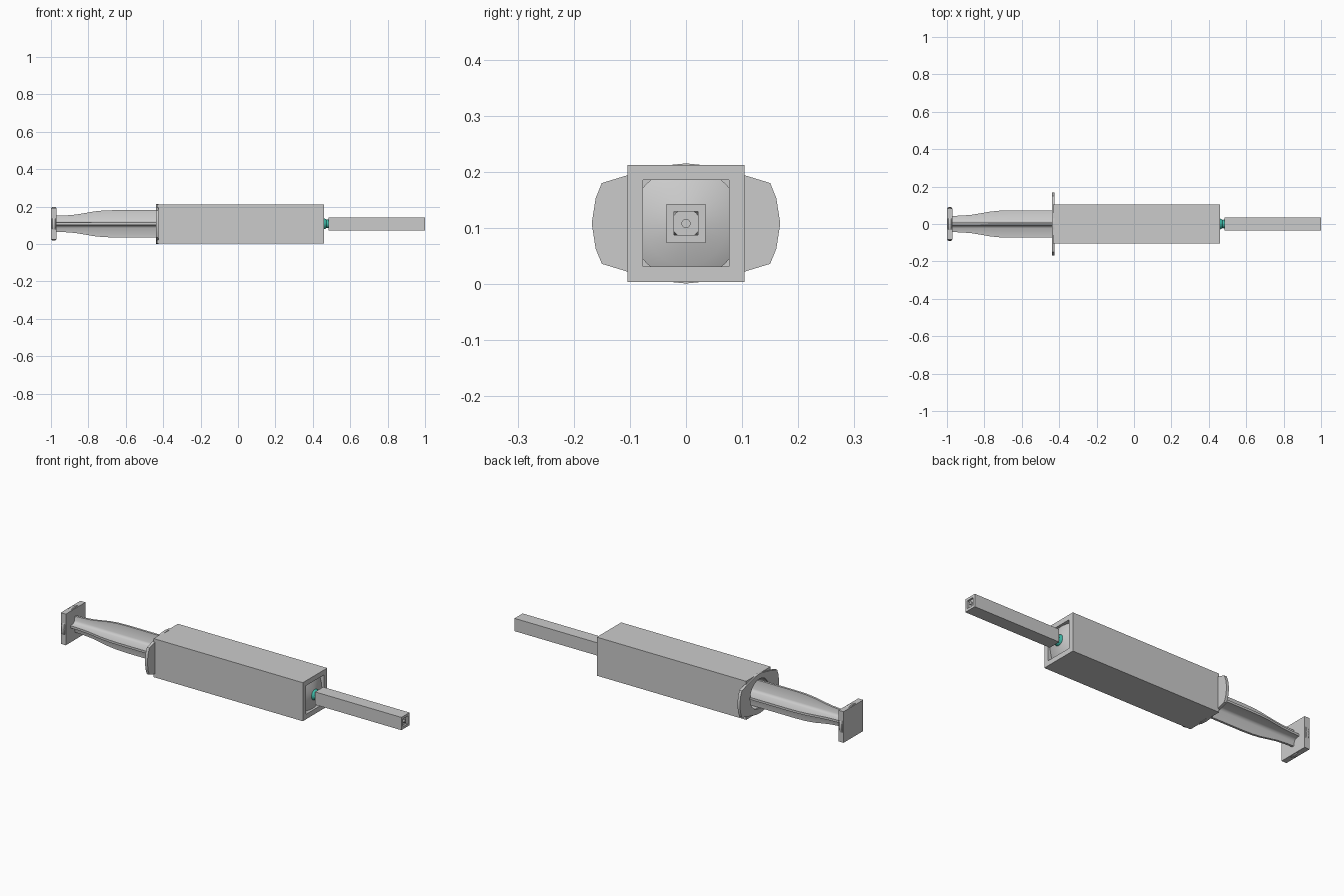
import bpy, bmesh, math
from math import sin, cos, pi

if "Cube" in bpy.data.objects:
    bpy.data.objects.remove(bpy.data.objects["Cube"])

CZ = 0.108  # height of the long axis


def finish(name, bm, color=None, smooth=False):
    bmesh.ops.remove_doubles(bm, verts=bm.verts, dist=1e-5)
    bmesh.ops.recalc_face_normals(bm, faces=bm.faces)
    me = bpy.data.meshes.new(name)
    bm.to_mesh(me)
    bm.free()
    ob = bpy.data.objects.new(name, me)
    bpy.context.collection.objects.link(ob)
    if smooth:
        bpy.context.view_layer.objects.active = ob
        ob.select_set(True)
        bpy.ops.object.shade_smooth_by_angle(angle=math.radians(35))
        ob.select_set(False)
    if color:
        mat = bpy.data.materials.new(name)
        mat.diffuse_color = color
        mat.use_nodes = True
        mat.node_tree.nodes["Principled BSDF"].inputs["Base Color"].default_value = mat.diffuse_color
        me.materials.append(mat)
    return ob


def ring(r, n):
    # square rings take r as half the side
    if n == 4:
        return [(r, r), (-r, r), (-r, -r), (r, -r)]
    return [(r * cos(2 * pi * i / n), r * sin(2 * pi * i / n)) for i in range(n)]


def lathe(name, profile, n=32, closed=False, color=None):
    """Revolve (x, radius) points around the long axis."""
    bm = bmesh.new()
    loops = [[bm.verts.new((x, y, CZ + z)) for y, z in ring(r, n)] for x, r in profile]
    pairs = list(zip(loops, loops[1:]))
    if closed:
        pairs.append((loops[-1], loops[0]))
    else:
        bm.faces.new(loops[0])
        bm.faces.new(loops[-1])
    for a, b in pairs:
        for i in range(n):
            j = (i + 1) % n
            bm.faces.new((a[i], a[j], b[j], b[i]))
    return finish(name, bm, color, n > 4)


def tube(name, x0, x1, outer, inner):
    return lathe(name, [(x0, outer), (x1, outer), (x1, inner), (x0, inner)], 4, True)


# Square outer sleeves
tube("barrel_sleeve", -0.432, 0.46, 0.104, 0.077)
tube("needle_sleeve", 0.485, 1.0, 0.0345, 0.021)

# Round barrel, open at the back, tapering to the nozzle
lathe("barrel", [(-0.436, 0.1), (0.435, 0.1), (0.448, 0.075), (0.457, 0.035),
                 (0.462, 0.018), (0.49, 0.016), (0.49, 0.006), (0.43, 0.006),
                 (0.42, 0.08), (-0.436, 0.08)], 32, True)

# Coloured hub and needle
lathe("needle_hub", [(0.455, 0.03), (0.468, 0.026), (0.474, 0.022), (0.487, 0.024), (0.5, 0.02)],
      24, color=(0.05, 0.5, 0.4, 1))
lathe("needle_cap", [(0.485, 0.03), (0.99, 0.026), (0.99, 0.008), (0.999, 0.008)], 24)

# Finger flange with a round opening
quarter = [(0.168, 0.0), (0.161, 0.045), (0.15, 0.072), (0.104, 0.086),
           (0.06, 0.096), (0.03, 0.104), (0.0, 0.107)]
outline = quarter + [(-y, z) for y, z in quarter[-2::-1]]
outline += [(y, -z) for y, z in outline[-2:0:-1]]
bm = bmesh.new()
loops = []
for x, hole in ((-0.439, 0), (-0.424, 0), (-0.424, 1), (-0.439, 1)):
    vs = []
    for y, z in outline:
        a = math.atan2(z, y)
        p = (0.08 * cos(a), 0.08 * sin(a)) if hole else (y, z)
        vs.append(bm.verts.new((x, p[0], CZ + p[1])))
    loops.append(vs)
n = len(outline)
for k in range(4):
    a, b = loops[k], loops[(k + 1) % 4]
    for i in range(n):
        j = (i + 1) % n
        bm.faces.new((a[i], a[j], b[j], b[i]))
finish("finger_flange", bm, smooth=True)

# Plunger rod: cross section of four fins with thicker roots, lofted along x
stations = [(-0.975, 0.043), (-0.92, 0.045), (-0.87, 0.049), (-0.82, 0.057),
            (-0.77, 0.066), (-0.72, 0.071), (-0.66, 0.073), (0.36, 0.073)]
bm = bmesh.new()
loops = []
for x, h in stations:
    t = 0.006
    arm = [(h, -t), (h, t), (0.022, 0.009), (0.014, 0.014), (0.009, 0.022)]
    pts = []
    for k in range(4):
        c, s = round(cos(k * pi / 2)), round(sin(k * pi / 2))
        pts += [(c * y - s * z, s * y + c * z) for y, z in arm]
    loops.append([bm.verts.new((x, y, CZ + z)) for y, z in pts])
for a, b in zip(loops, loops[1:]):
    for i in range(len(a)):
        j = (i + 1) % len(a)
        bm.faces.new((a[i], a[j], b[j], b[i]))
bm.faces.new(loops[0])
bm.faces.new(loops[-1])
finish("plunger_rod", bm, smooth=True)

# Piston and thumb rest
lathe("piston", [(0.35, 0.076), (0.40, 0.076), (0.415, 0.04)], 32)
lathe("thumb_plate", [(-1.0, 0.084), (-0.97, 0.084)], 4)
lathe("thumb_disc", [(-0.996, 0.087), (-0.992, 0.09), (-0.978, 0.09), (-0.974, 0.087)], 32)
